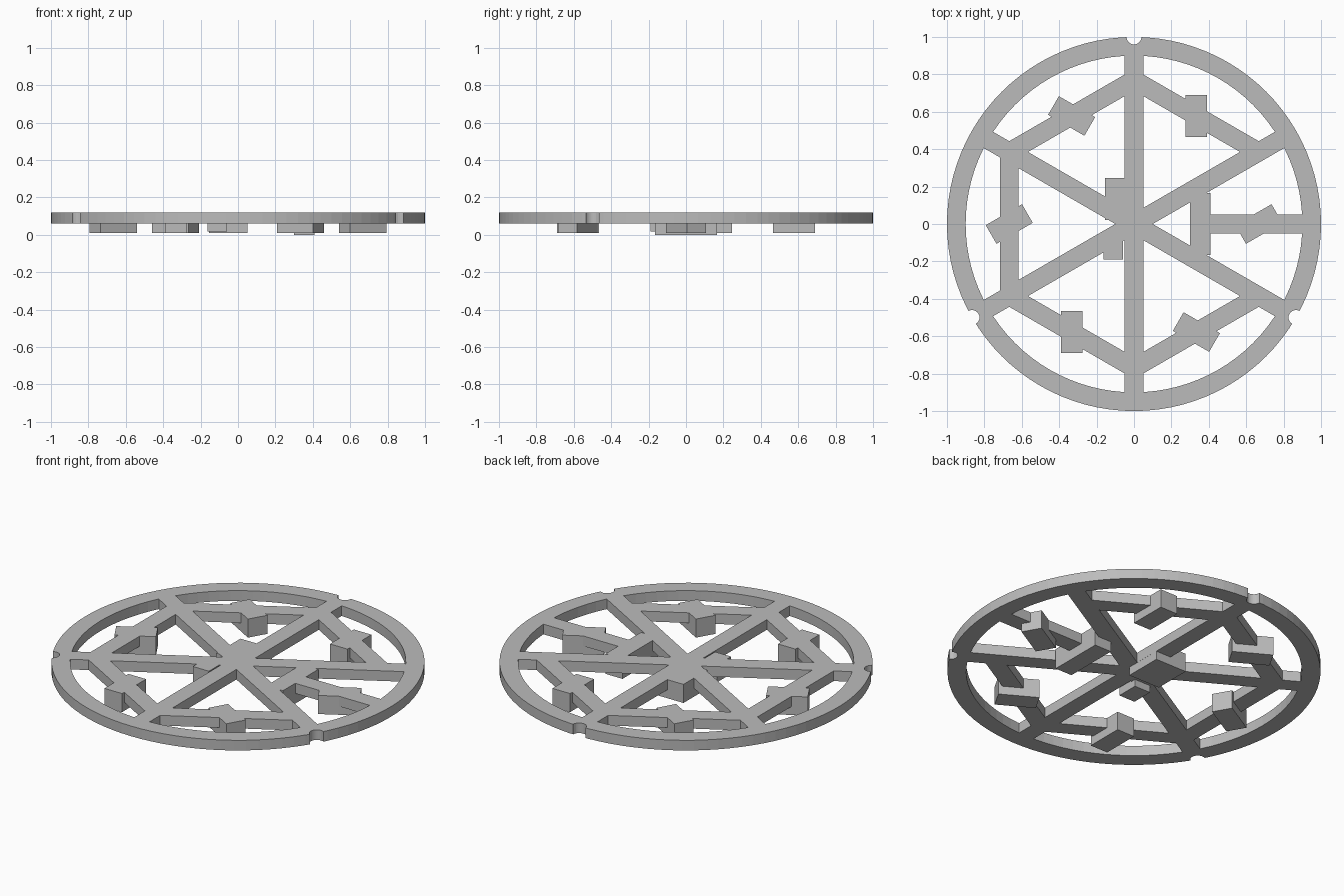
import bpy, bmesh, math
from mathutils import Matrix, Vector

old = bpy.data.objects.get("Cube")
if old:
    bpy.data.objects.remove(old, do_unlink=True)

TOP, PLATE_BOTTOM, BLOCK_BOTTOM = 0.12, 0.06, 0.01
BAR, APOTHEM = 0.1, 0.667

grey = bpy.data.materials.new("plain_grey")
grey.use_nodes = True
colour = (0.5, 0.5, 0.5, 1)
grey.diffuse_color = colour
grey.node_tree.nodes["Principled BSDF"].inputs["Base Color"].default_value = colour


def add_object(name, bm):
    mesh = bpy.data.meshes.new(name)
    bmesh.ops.recalc_face_normals(bm, faces=bm.faces)
    bm.to_mesh(mesh)
    bm.free()
    mesh.materials.append(grey)
    obj = bpy.data.objects.new(name, mesh)
    bpy.context.collection.objects.link(obj)
    return obj


def box(name, centre, size, low, angle=0.0):
    """Upright box with its top flush with the wheel face."""
    bm = bmesh.new()
    place = (Matrix.Translation((*centre, (TOP + low) / 2))
             @ Matrix.Rotation(angle, 4, "Z")
             @ Matrix.Diagonal((*size, TOP - low, 1)))
    bmesh.ops.create_cube(bm, size=1, matrix=place)
    return add_object(name, bm)


def polar(radius, angle):
    return Vector((radius * math.cos(angle), radius * math.sin(angle)))


# Outer rim: rectangular section spun round the axis
bm = bmesh.new()
section = [bm.verts.new((r, 0, z)) for r, z in
           ((0.9, PLATE_BOTTOM), (1, PLATE_BOTTOM), (1, TOP), (0.9, TOP))]
edges = [bm.edges.new((section[i], section[(i + 1) % 4])) for i in range(4)]
bmesh.ops.spin(bm, geom=section + edges, axis=(0, 0, 1), cent=(0, 0, 0),
               angle=math.tau, steps=96, use_duplicate=False)
bmesh.ops.remove_doubles(bm, verts=bm.verts, dist=0.0001)
rim = add_object("rim", bm)

# Three round notches cut in the rim
for i in range(3):
    bm = bmesh.new()
    spot = polar(1, math.radians(90 + 120 * i))
    bmesh.ops.create_cone(bm, cap_ends=True, segments=24, radius1=0.04, radius2=0.04,
                          depth=0.4, matrix=Matrix.Translation((*spot, 0.1)))
    cutter = add_object(f"notch_cutter_{i + 1}", bm)
    cutter.hide_render = True
    cutter.hide_viewport = True
    cutter.display_type = "WIRE"
    cut = rim.modifiers.new("notch", "BOOLEAN")
    cut.operation, cut.solver, cut.object = "DIFFERENCE", "EXACT", cutter

# Crossing spokes
for i in range(3):
    box(f"spoke_{i + 1}", (0, 0), (1.88, BAR), PLATE_BOTTOM, math.radians(30 + 60 * i))

# Struts between the spokes, with a turned block at each middle
for i in range(6):
    angle = math.radians(60 * i)
    if i:
        box(f"strut_{i}", polar(APOTHEM, angle), (BAR, 2 * APOTHEM * math.tan(math.pi / 6)),
            PLATE_BOTTOM, angle)
    box(f"strut_block_{i + 1}", polar(APOTHEM, angle), (0.224, 0.115), BLOCK_BOTTOM,
        angle + math.radians(30))

# Left side has a radial arm on a cross block instead of a strut
box("side_arm", (0.65, 0), (0.58, BAR), PLATE_BOTTOM)
box("side_cross_block", (0.355, 0), (0.11, 0.33), 0)

# Blocks under the hub
box("hub_block_large", (-0.053, 0.133), (0.205, 0.225), BLOCK_BOTTOM)
box("hub_block_small", (-0.11, -0.125), (0.105, 0.13), 0.018)
